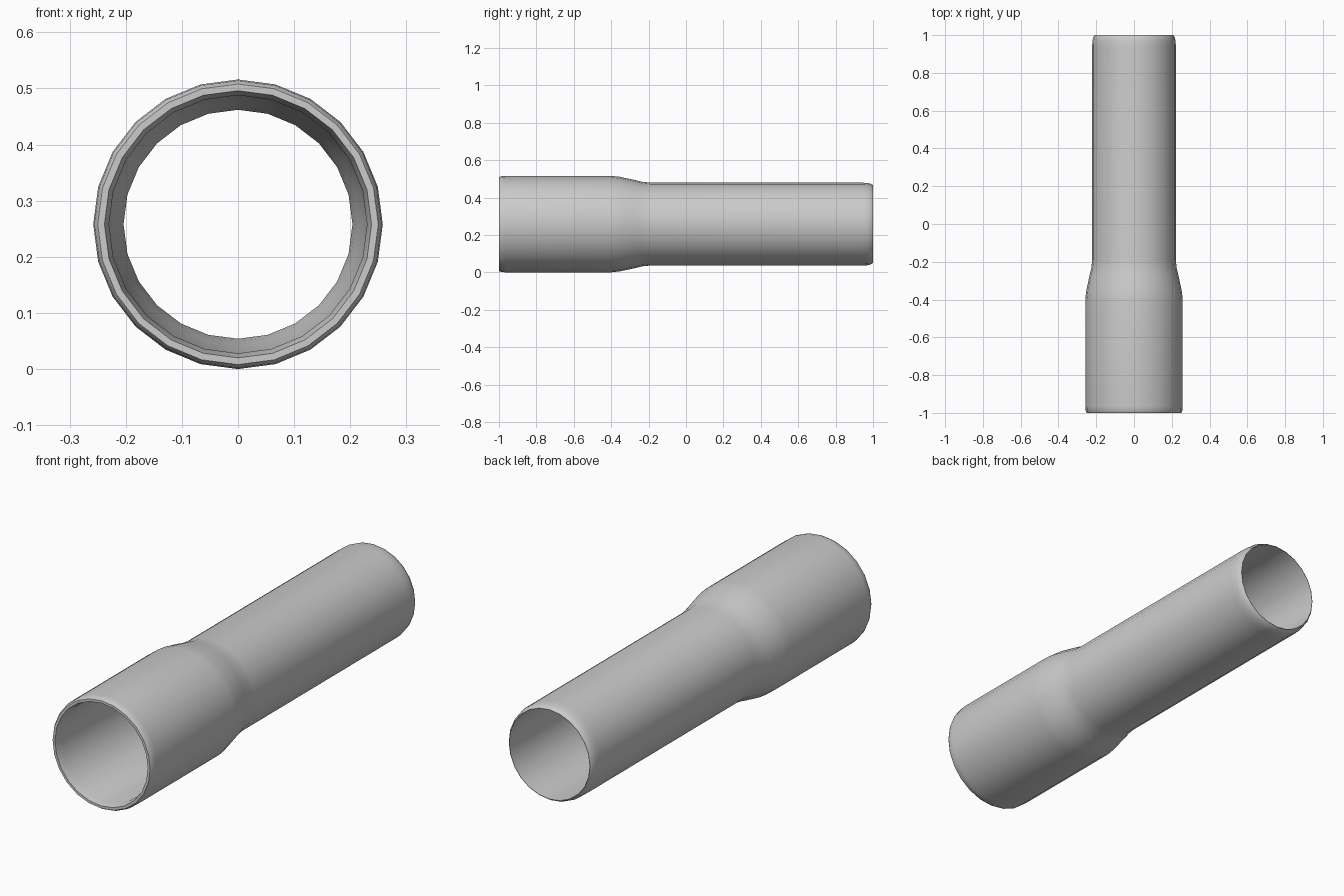
import bpy, bmesh, math

if "Cube" in bpy.data.objects:
    bpy.data.objects.remove(bpy.data.objects["Cube"])

SIDES = 24
CENTRE_Z = 0.258

# Closed wall section as (radius, y): outer skin front to back, then inner skin back to front
profile = [
    (0.250, -1.000), (0.256, -0.990), (0.258, -0.965),                    # socket rim
    (0.258, -0.400), (0.253, -0.355), (0.236, -0.275), (0.226, -0.235),   # shoulder
    (0.2215, -0.190),
    (0.2215, 0.940), (0.220, 0.970), (0.215, 0.990), (0.208, 1.000),      # rounded spigot end
    (0.206, 1.000), (0.204, 0.940),                                       # inner lip
    (0.204, -0.190), (0.209, -0.235), (0.216, -0.275), (0.228, -0.355),   # inner shoulder
    (0.230, -0.400), (0.230, -0.965), (0.238, -1.000),                    # socket bore
]

# Lathe the section around the y axis
bm = bmesh.new()
rings = []
for i in range(SIDES):
    a = 2 * math.pi * i / SIDES
    rings.append([bm.verts.new((r * math.cos(a), y, CENTRE_Z + r * math.sin(a)))
                  for r, y in profile])
n = len(profile)
for i in range(SIDES):
    a, b = rings[i], rings[(i + 1) % SIDES]
    for j in range(n):
        k = (j + 1) % n
        bm.faces.new((a[j], b[j], b[k], a[k]))
bmesh.ops.recalc_face_normals(bm, faces=bm.faces)

mesh = bpy.data.meshes.new("socket_pipe")
bm.to_mesh(mesh)
bm.free()
pipe = bpy.data.objects.new("socket_pipe", mesh)
bpy.context.collection.objects.link(pipe)

# Smooth walls, crisp rims
bpy.context.view_layer.objects.active = pipe
pipe.select_set(True)
bpy.ops.object.shade_smooth_by_angle(angle=math.radians(50))
